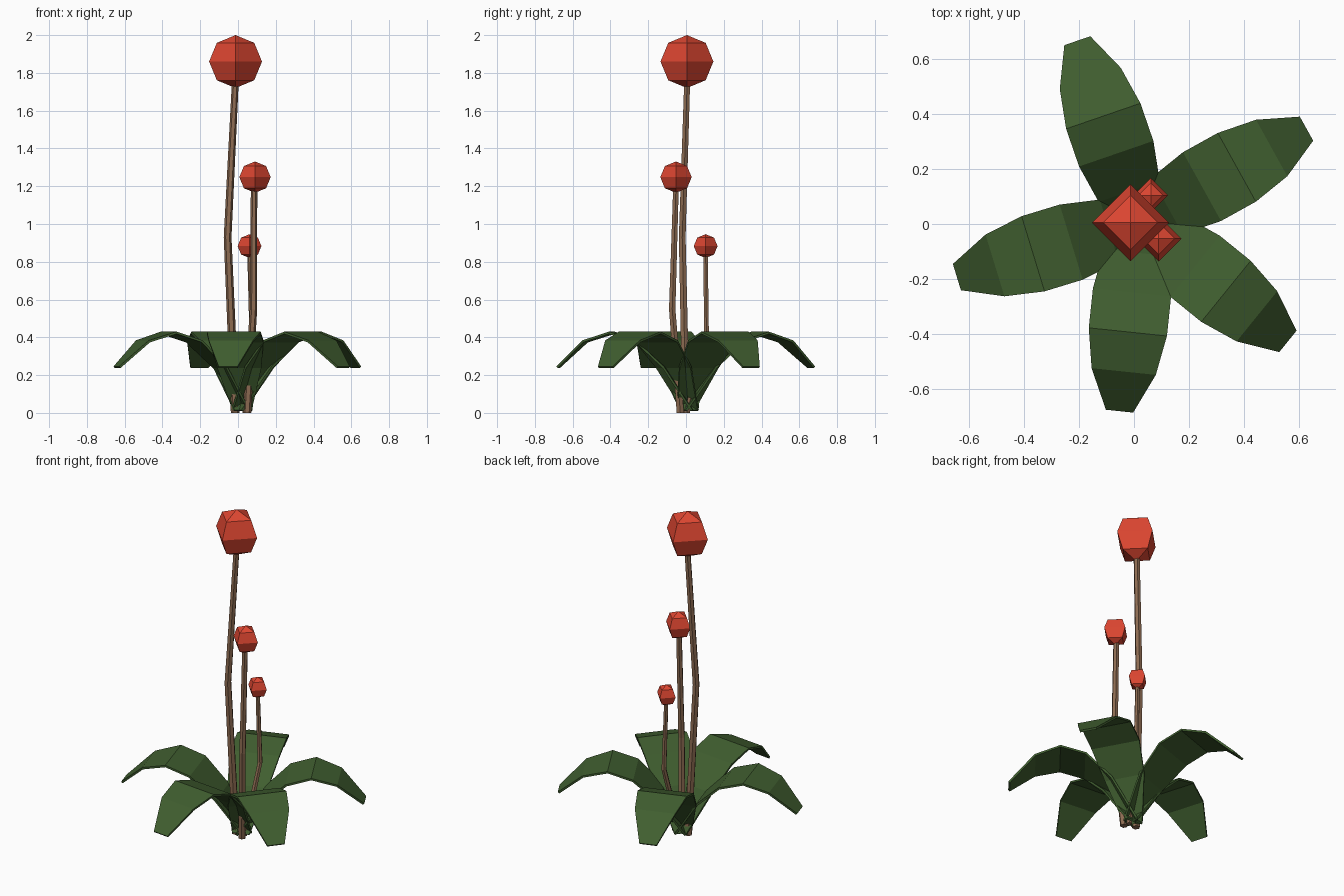
import bpy, bmesh, math
from mathutils import Vector

if "Cube" in bpy.data.objects:
    bpy.data.objects.remove(bpy.data.objects["Cube"])


def material(name, rgb):
    m = bpy.data.materials.new(name)
    m.diffuse_color = (*rgb, 1)
    m.use_nodes = True
    m.node_tree.nodes["Principled BSDF"].inputs["Base Color"].default_value = m.diffuse_color
    return m


RED = material("red", (0.73, 0.062, 0.031))
GREEN = material("leaf green", (0.051, 0.112, 0.029))
BROWN = material("stem brown", (0.27, 0.15, 0.085))


def finish(bm, name, mat):
    bmesh.ops.recalc_face_normals(bm, faces=bm.faces)
    me = bpy.data.meshes.new(name)
    bm.to_mesh(me)
    bm.free()
    me.materials.append(mat)
    ob = bpy.data.objects.new(name, me)
    bpy.context.collection.objects.link(ob)
    return ob


def stem(name, path, r0, r1, sides=6):
    """Tapered low-poly tube through the path points."""
    bm = bmesh.new()
    rings = []
    for i, p in enumerate(path):
        r = r0 + (r1 - r0) * i / (len(path) - 1)
        rings.append([bm.verts.new(Vector(p) + Vector(
            (r * math.cos(k * math.tau / sides), r * math.sin(k * math.tau / sides), 0)))
            for k in range(sides)])
    for a, b in zip(rings, rings[1:]):
        for k in range(sides):
            n = (k + 1) % sides
            bm.faces.new((a[k], a[n], b[n], b[k]))
    bm.faces.new(rings[0])
    bm.faces.new(rings[-1])
    finish(bm, name, BROWN)


def bud(name, centre, r):
    """Four-sided, four-ring ball."""
    bm = bmesh.new()
    bmesh.ops.create_uvsphere(bm, u_segments=4, v_segments=4, radius=r)
    bmesh.ops.translate(bm, vec=centre, verts=bm.verts)
    finish(bm, name, RED)


def leaf(name, angle):
    """Arching blade: a parabolic strip given a little thickness."""
    bm = bmesh.new()
    out = Vector((math.cos(angle), math.sin(angle), 0))
    side = Vector((-out.y, out.x, 0))
    rows = []
    for k, w in zip(range(-3, 3), (0.10, 0.235, 0.286, 0.286, 0.235, 0.10)):
        c = Vector((0.02, 0.01, 0.43 - 0.046 * k * k)) + out * (0.405 + 0.145 * k)
        rows.append([bm.verts.new(c + side * s * w / 2) for s in (-1, 1)])
    for a, b in zip(rows, rows[1:]):
        bm.faces.new((a[0], b[0], b[1], a[1]))
    ob = finish(bm, name, GREEN)
    if ob.data.polygons[0].normal.z < 0:
        ob.data.flip_normals()
    mod = ob.modifiers.new("thickness", 'SOLIDIFY')
    mod.thickness = 0.012
    mod.offset = -1


# Leaves around the base
for i, deg in enumerate((29, 109, 197, 264, 321)):
    leaf(f"leaf_{i + 1}", math.radians(deg))

# Flower stems
stem("tall_stem", [(-0.015, 0.0, 0), (-0.055, -0.02, 0.93), (-0.013, 0.007, 1.78)], 0.023, 0.018)
stem("middle_stem", [(0.048, -0.03, 0), (0.082, -0.073, 0.55), (0.085, -0.053, 1.2)], 0.022, 0.017)
stem("short_stem", [(0.04, 0.005, 0), (0.075, 0.108, 0.42), (0.062, 0.104, 0.85)], 0.017, 0.013)

# Flower buds
bud("tall_bud", (-0.013, 0.005, 1.86), 0.14)
bud("middle_bud", (0.09, -0.053, 1.248), 0.083)
bud("short_bud", (0.061, 0.104, 0.883), 0.063)
